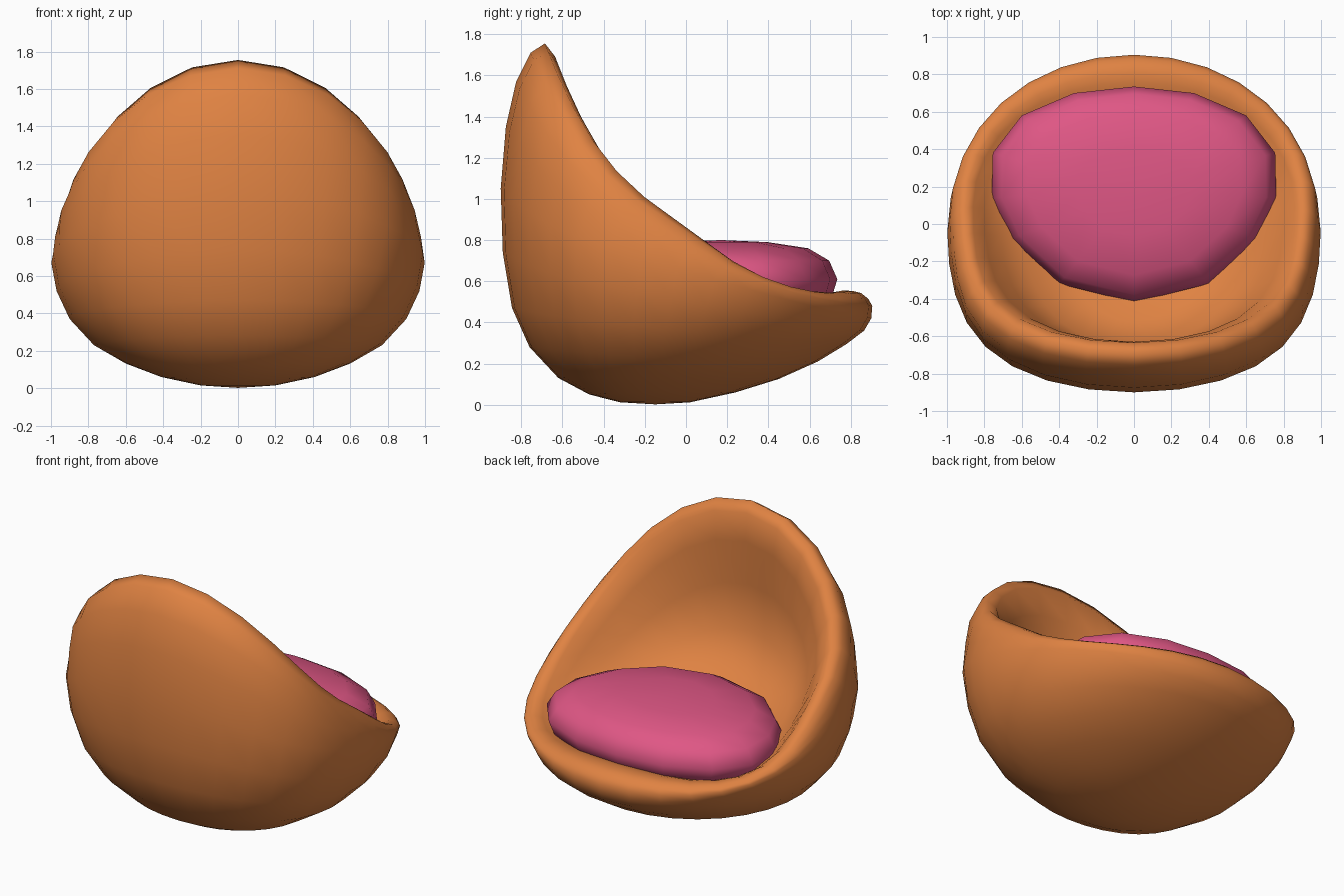
import bpy, bmesh, math

if "Cube" in bpy.data.objects:
    bpy.data.objects.remove(bpy.data.objects["Cube"])


def material(name, rgb):
    m = bpy.data.materials.new(name)
    m.diffuse_color = (*rgb, 1)
    m.use_nodes = True
    m.node_tree.nodes["Principled BSDF"].inputs["Base Color"].default_value = m.diffuse_color
    return m


def loft(name, bottom, rings, top, mat):
    """Skin closed rings between two pole points, smooth shaded."""
    bm = bmesh.new()
    loops = [[bm.verts.new(p) for p in r] for r in rings]
    n = len(loops[0])
    for a, b in zip(loops, loops[1:]):
        for i in range(n):
            j = (i + 1) % n
            bm.faces.new((a[i], a[j], b[j], b[i]))
    for pole, loop in ((bottom, loops[0]), (top, loops[-1])):
        v = bm.verts.new(pole)
        for i in range(n):
            bm.faces.new((v, loop[i], loop[(i + 1) % n]))
    bmesh.ops.recalc_face_normals(bm, faces=bm.faces)
    for f in bm.faces:
        f.smooth = True
    me = bpy.data.meshes.new(name)
    bm.to_mesh(me)
    bm.free()
    me.materials.append(mat)
    ob = bpy.data.objects.new(name, me)
    bpy.context.collection.objects.link(ob)
    return ob


def shell_ring(front, side, back, n=32):
    """Tilted loop through a front, a side and a back point;
    taller rings are widened and dipped along their rear half."""
    (fy, fz), (sx, sy, sz), (by, bz) = front, side, back
    dip = 0.58 * max(0, bz - 0.4)
    widen = 0.1 + 0.4 * dip
    pts = []
    for i in range(n):
        t = 2 * math.pi * i / n
        c = math.cos(t)
        x = sx * math.sin(t) * (1 + (widen if c < 0 else 0.04) * c * c)
        y = sy + (fy - by) / 2 * c + ((fy + by) / 2 - sy) * c * c
        z = sz + (fz - bz) / 2 * c + ((fz + bz) / 2 - sz) * c * c
        if c < 0:
            z -= dip * c * c * (1 + c)
        pts.append((x, y, z))
    return pts


# Shell: outside from the base up, over the rounded rim, down the inside
stations = [
    ((0.02, 0.012), (0.20, -0.14, 0.015), (-0.32, 0.012)),
    ((0.24, 0.06), (0.41, -0.135, 0.06), (-0.47, 0.05)),
    ((0.45, 0.125), (0.60, -0.13, 0.132), (-0.62, 0.13)),
    ((0.64, 0.21), (0.77, -0.115, 0.23), (-0.76, 0.28)),
    ((0.78, 0.295), (0.90, -0.10, 0.37), (-0.845, 0.47)),
    ((0.865, 0.36), (0.97, -0.07, 0.52), (-0.89, 0.74)),
    ((0.90, 0.42), (0.998, -0.04, 0.67), (-0.90, 1.05)),
    ((0.905, 0.48), (0.985, 0.02, 0.735), (-0.875, 1.35)),
    ((0.885, 0.515), (0.97, 0.04, 0.77), (-0.825, 1.57)),
    ((0.85, 0.543), (0.94, 0.07, 0.795), (-0.755, 1.71)),
    ((0.81, 0.553), (0.90, 0.085, 0.80), (-0.685, 1.755)),
    ((0.76, 0.555), (0.86, 0.09, 0.765), (-0.635, 1.69)),
    ((0.72, 0.545), (0.80, 0.08, 0.69), (-0.63, 1.50)),
    ((0.66, 0.53), (0.72, 0.06, 0.62), (-0.67, 1.20)),
    ((0.54, 0.51), (0.60, 0.03, 0.57), (-0.66, 0.90)),
    ((0.30, 0.50), (0.40, 0.00, 0.53), (-0.52, 0.67)),
]
loft("shell", (0, -0.15, 0.002), [shell_ring(*s) for s in stations],
     (0, -0.10, 0.51), material("orange", (0.74, 0.225, 0.055)))

# Cushion: mirrored D-shaped outline, scaled into a pillow
half = [(0, 0.735), (0.32, 0.70), (0.60, 0.58), (0.755, 0.38),
        (0.76, 0.14), (0.66, -0.08), (0.40, -0.32), (0, -0.42)]
outline = half + [(-x, y) for x, y in half[-2:0:-1]]
levels = [(0.94, 0.50), (1.0, 0.61), (0.93, 0.70), (0.75, 0.76), (0.40, 0.79)]
cy = 0.17
loft("seat_cushion", (0, cy, 0.42),
     [[(x * s, cy + (y - cy) * s, z) for x, y in outline] for s, z in levels],
     (0, cy, 0.80), material("pink", (0.74, 0.095, 0.235)))
